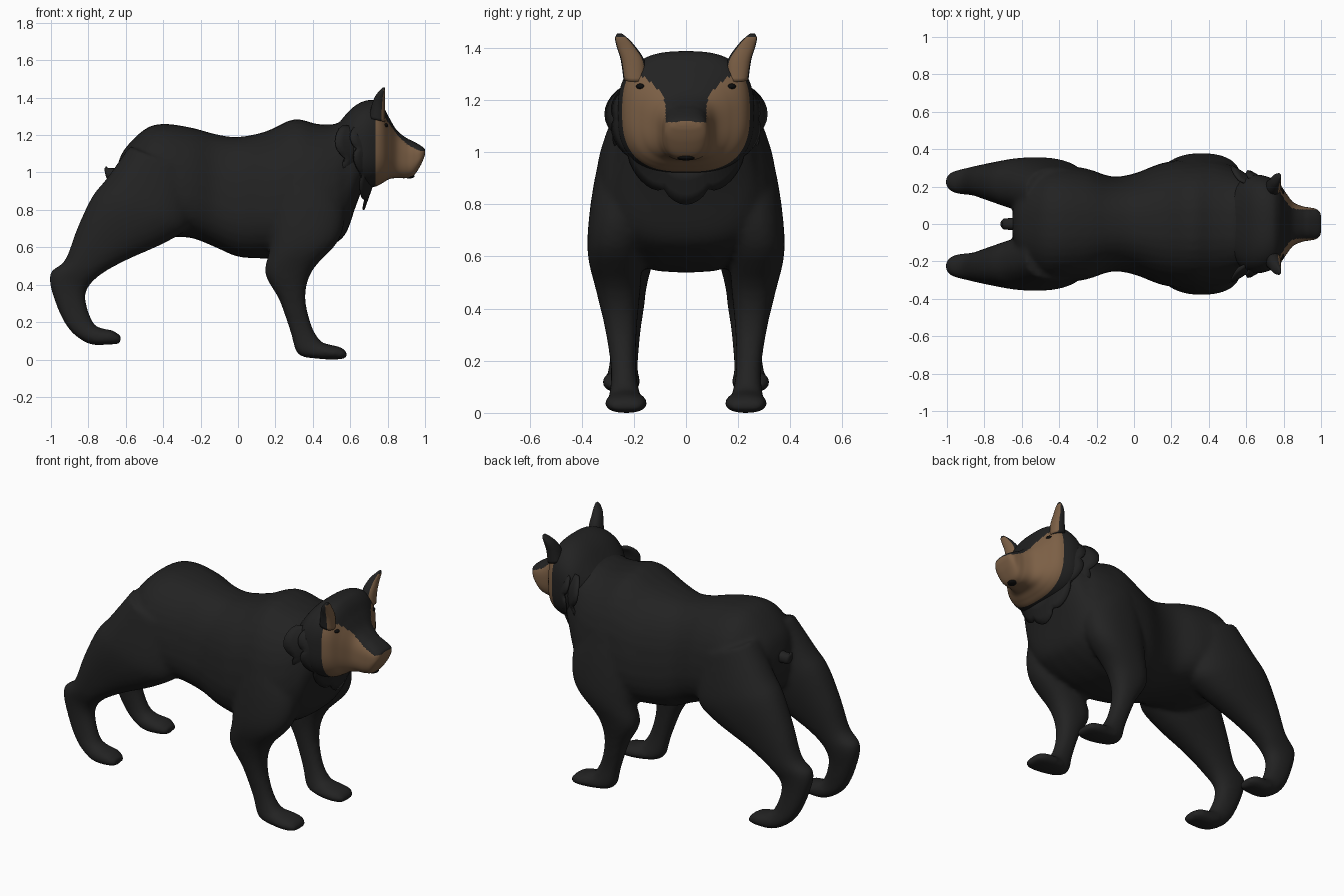
import bpy, bmesh, math
from mathutils import Vector

cube = bpy.data.objects.get("Cube")
if cube:
    bpy.data.objects.remove(cube, do_unlink=True)


def material(name, rgb):
    m = bpy.data.materials.new(name)
    m.use_nodes = True
    m.diffuse_color = (*rgb, 1)
    m.node_tree.nodes["Principled BSDF"].inputs["Base Color"].default_value = (*rgb, 1)
    return m


fur = material("black_fur", (0.016, 0.016, 0.016))
tan = material("tan_face", (0.20, 0.115, 0.06))
dark = material("eye_black", (0.004, 0.004, 0.004))


def finish(name, bm, mats=(fur,), rule=None):
    """Turn a bmesh into a smooth object, colouring faces by an optional rule."""
    bmesh.ops.recalc_face_normals(bm, faces=bm.faces)
    mesh = bpy.data.meshes.new(name)
    for f in bm.faces:
        f.smooth = True
        if rule and rule(f):
            f.material_index = 1
    bm.to_mesh(mesh)
    bm.free()
    for m in mats:
        mesh.materials.append(m)
    obj = bpy.data.objects.new(name, mesh)
    bpy.context.collection.objects.link(obj)
    return obj


def spline(a, b, c, d, t):
    return [q + t / 2 * (r - p + t * (2 * p - 5 * q + 4 * r - s + t * (3 * (q - r) + s - p)))
            for p, q, r, s in zip(a, b, c, d)]


def loft(bm, stations, sides=32, steps=4, power=2.3, taper=0.0):
    """Skin rings; a station is (low x, low z, high x, high z, y centre, y half width)."""
    last = len(stations) - 1
    rows = []
    for i in range(last):
        quad = [stations[min(max(i + k, 0), last)] for k in (-1, 0, 1, 2)]
        rows += [spline(*quad, s / steps) for s in range(steps)]
    rows.append(stations[-1])
    rings = []
    for ax, az, bx, bz, yc, hw in rows:
        ring = []
        for k in range(sides):
            a = math.tau * k / sides
            u, v = (math.copysign(abs(w) ** (2 / power), w) for w in (math.cos(a), math.sin(a)))
            ring.append(bm.verts.new(((ax + bx) / 2 + v * (bx - ax) / 2,
                                      yc + u * hw * (1 - taper * v),
                                      (az + bz) / 2 + v * (bz - az) / 2)))
        rings.append(ring)
    for r, s in zip(rings, rings[1:]):
        for k in range(sides):
            n = (k + 1) % sides
            bm.faces.new((r[k], r[n], s[n], s[k]))
    bm.faces.new(rings[0])
    bm.faces.new(rings[-1])


def upright(rows):
    """Stations from (x, bottom, top, half width)."""
    return [(x, lo, x, hi, 0, w) for x, lo, hi, w in rows]


# Body: torso and four legs merged into one skin
torso = [(-.65, .88, 1.02, .06), (-.61, .78, 1.12, .2), (-.5, .7, 1.23, .29),
         (-.4, .66, 1.26, .31), (-.25, .65, 1.24, .29), (-.12, .6, 1.205, .25),
         (0, .55, 1.19, .265), (.15, .54, 1.22, .32), (.3, .54, 1.285, .34),
         (.42, .57, 1.26, .34), (.52, .62, 1.26, .31), (.58, .68, 1.3, .27),
         (.63, .82, 1.34, .24), (.68, .95, 1.35, .2)]
hind_leg = [(-.58, 1.14, -.25, 1.0, .17, .13), (-.7, .97, -.25, .74, .2, .15),
            (-.78, .87, -.36, .64, .215, .14), (-.86, .7, -.6, .53, .225, .105),
            (-.925, .53, -.74, .45, .23, .08), (-1.005, .46, -.81, .37, .225, .065),
            (-.985, .33, -.81, .29, .23, .055), (-.91, .17, -.77, .19, .24, .055),
            (-.8, .085, -.72, .165, .245, .068), (-.69, .08, -.67, .155, .25, .072),
            (-.63, .085, -.625, .125, .25, .05)]
front_leg = [(.2, 1.0, .5, 1.0, .2, .13), (.17, .8, .57, .82, .235, .13),
             (.17, .6, .54, .64, .27, .108), (.145, .46, .4, .48, .26, .085),
             (.22, .32, .36, .34, .25, .062), (.28, .15, .39, .19, .24, .048),
             (.32, .03, .44, .1, .235, .06), (.42, .005, .49, .08, .23, .078),
             (.53, .0, .55, .065, .23, .078), (.585, .01, .58, .04, .23, .055)]
bm = bmesh.new()
loft(bm, upright(torso), power=2.5, taper=.13)
for leg in (hind_leg, front_leg):
    for side in (1, -1):
        loft(bm, [(*s[:4], side * s[4], s[5]) for s in leg])
body = finish("body", bm)
remesh = body.modifiers.new("merge", "REMESH")
remesh.mode = "VOXEL"
remesh.voxel_size = .014
remesh.use_smooth_shade = True
relax = body.modifiers.new("relax", "SMOOTH")
relax.iterations = 6


# Head with tan cheeks and a dark bridge and nose
def is_mask(f):
    c = f.calc_center_median()
    bridge = .078 + 6 * max(0, c.z - 1.17) ** 2
    return c.x > .735 and c.z < 1.3 and not (c.z > 1.115 and abs(c.y) < bridge)


head = [(.52, 1.0, 1.24, .18), (.6, .95, 1.335, .25), (.67, .92, 1.38, .262),
        (.735, .925, 1.385, .245), (.775, .945, 1.355, .22), (.81, .965, 1.29, .17),
        (.85, .97, 1.225, .118), (.9, .97, 1.185, .095), (.94, .985, 1.165, .088),
        (.975, 1.035, 1.145, .08), (.995, 1.08, 1.13, .06), (1.0, 1.1, 1.12, .035)]
bm = bmesh.new()
loft(bm, upright(head), sides=96, steps=9, power=2.7)
finish("head", bm, (fur, tan), is_mask)

# Ruff: two ragged fur collars flaring backwards behind the cheeks
def collar(name, front_x, back_x, reach, drop, teeth):
    bm = bmesh.new()
    count = teeth * 8
    grid = []
    for k in range(count + 1):
        a = math.radians(-125 + 250 * k / count)
        tooth = abs(math.sin(math.pi * teeth * k / count)) ** .7
        low = max(0, math.cos(a))
        row = []
        for t in (0, .35, .7, 1):
            f = t * (.72 + .28 * tooth)
            row.append(bm.verts.new((front_x + (back_x + .07 * low - front_x) * f,
                                     (.225 + reach * f) * math.sin(a),
                                     1.13 - (.19 + (.03 + drop * low ** 2) * f) * math.cos(a))))
        grid.append(row)
    for r, s in zip(grid, grid[1:]):
        for j in range(3):
            bm.faces.new((r[j], r[j + 1], s[j + 1], s[j]))
    obj = finish(name, bm)
    solid = obj.modifiers.new("thickness", "SOLIDIFY")
    solid.thickness = .012
    solid.offset = 0


collar("ruff_front", .72, .6, .065, .11, 7)
collar("ruff_back", .66, .52, .085, .03, 5)

# Ears: slim cups leaning outwards, tan on the forward side
for side, label in ((1, "left"), (-1, "right")):
    bm = bmesh.new()
    ear = [(.7, 1.29, .785, 1.27, .195, .045), (.715, 1.36, .785, 1.345, .205, .045),
           (.735, 1.41, .785, 1.4, .23, .036), (.76, 1.44, .787, 1.435, .248, .024),
           (.775, 1.455, .785, 1.453, .255, .01)]
    loft(bm, [(*s[:4], side * s[4], s[5]) for s in ear], sides=24)
    bm.normal_update()
    bmesh.ops.recalc_face_normals(bm, faces=bm.faces)

    def inside(f):
        return f.normal.x > .55 and f.calc_center_median().z < 1.44
    finish(label + "_ear", bm, (fur, tan), inside)


# Eyes and mouth
def blob(name, at, size, mat):
    bm = bmesh.new()
    bmesh.ops.create_uvsphere(bm, u_segments=16, v_segments=10, radius=1)
    bmesh.ops.scale(bm, vec=size, verts=bm.verts)
    bmesh.ops.translate(bm, vec=at, verts=bm.verts)
    return finish(name, bm, (mat,))


for side, label in ((1, "left"), (-1, "right")):
    blob(label + "_eye", Vector((.783, side * .172, 1.252)), (.02, .02, .012), dark)
blob("mouth", Vector((.915, 0, .98)), (.03, .035, .012), dark)

# Tail stub
bm = bmesh.new()
loft(bm, [(-.6, .95, -.6, 1.05, 0, .04), (-.66, .96, -.65, 1.025, 0, .032),
          (-.7, .965, -.695, 1.025, 0, .028), (-.715, 1.02, -.705, 1.035, 0, .012)], sides=16)
finish("tail", bm)
